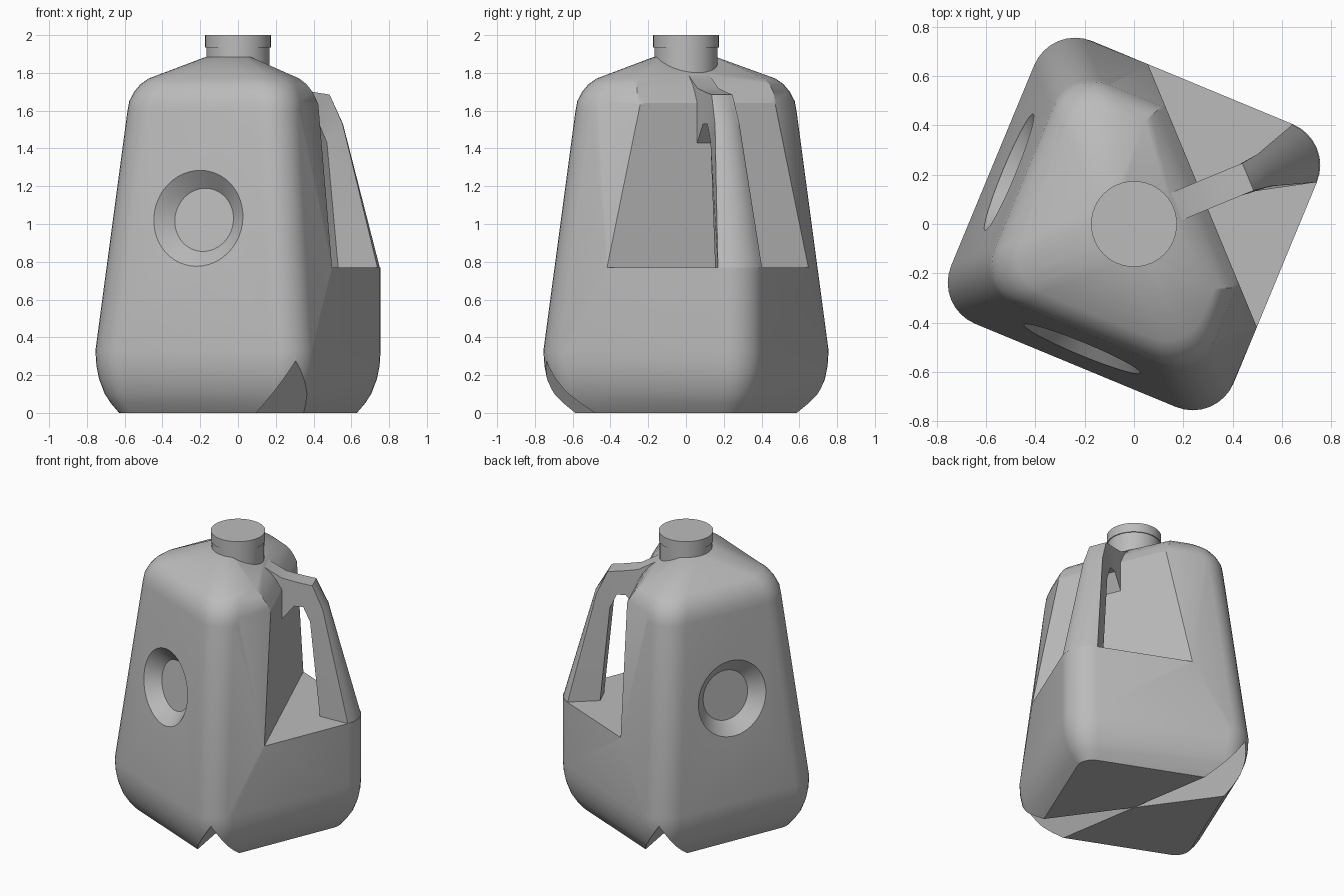
import bpy, bmesh, math
from mathutils import Matrix, Vector

if "Cube" in bpy.data.objects:
    bpy.data.objects.remove(bpy.data.objects["Cube"])

plastic = bpy.data.materials.new("grey plastic")
plastic.use_nodes = True
GREY = (0.5, 0.5, 0.5, 1)
plastic.diffuse_color = GREY
plastic.node_tree.nodes["Principled BSDF"].inputs["Base Color"].default_value = GREY

SIDES = Matrix.Rotation(math.radians(-22.5), 4, "Z")    # frame of the square body
DIAGONAL = Matrix.Rotation(math.radians(22.5), 4, "Z")  # x runs out through the handle
ROOT2 = math.sqrt(2)


def make(name, bm, frame):
    bmesh.ops.transform(bm, matrix=frame, verts=bm.verts)
    bmesh.ops.recalc_face_normals(bm, faces=bm.faces)
    mesh = bpy.data.meshes.new(name)
    bm.to_mesh(mesh)
    bm.free()
    mesh.materials.append(plastic)
    obj = bpy.data.objects.new(name, mesh)
    bpy.context.collection.objects.link(obj)
    return obj


def activate(obj):
    bpy.ops.object.select_all(action="DESELECT")
    obj.select_set(True)
    bpy.context.view_layer.objects.active = obj


def smooth(obj, angle=28):
    activate(obj)
    bpy.ops.object.shade_smooth_by_angle(angle=math.radians(angle))


def hull(points):
    bm = bmesh.new()
    for p in points:
        bm.verts.new(p)
    bmesh.ops.remove_doubles(bm, verts=bm.verts, dist=0.0005)
    bmesh.ops.convex_hull(bm, input=bm.verts)
    loose = [v for v in bm.verts if not v.link_faces]
    bmesh.ops.delete(bm, geom=loose, context="VERTS")
    bmesh.ops.dissolve_limit(bm, angle_limit=0.01, verts=bm.verts, edges=bm.edges)
    return bm


def ring(z, h, r, steps=8):
    """Rounded square of half width h and corner radius r."""
    for corner in range(4):
        turn = Matrix.Rotation(corner * math.pi / 2, 3, "Z")
        for i in range(steps + 1):
            a = math.pi / 2 * i / steps
            yield turn @ Vector((h - r + r * math.cos(a), h - r + r * math.sin(a), z))


def depth(p):
    return (p.x + p.y) / ROOT2


def cut_ends(z, h, limit):
    """Points where a diagonal cut meets the two sides."""
    other = limit * ROOT2 - h
    return [Vector((h, other, z)), Vector((other, h, z))]


# Body: rounded base, handle shelf, tapered sides cut diagonally, sloping shoulder
WALL, SHELF, WIDE, ROUND = 0.30, 0.77, 0.62, 0.18
points = []
for z, h, r in [(0, .505, .10), (.05, .545, .13), (.1, .575, .15),
                (.18, .603, .17), (.25, .616, .18), (.33, WIDE, ROUND)]:
    points += ring(z, h, r)
points += [p for p in ring(SHELF, WIDE, ROUND) if depth(p) >= WALL]
points += cut_ends(SHELF, WIDE, WALL)
for z, h, r, limit in [(1.6, .49, .18, WALL), (1.65, .483, .18, .29), (1.7, .463, .18, .265),
                       (1.74, .435, .17, .235), (1.77, .40, .16, .20)]:
    points += [p for p in ring(z, h, r) if depth(p) <= limit]
    points += cut_ends(z, h, limit)
for i in range(32):
    a = math.tau * i / 32
    p = Vector((.17 * math.cos(a), .17 * math.sin(a), 1.885))
    p.z -= max(0, depth(p)) * 0.5
    points.append(p)
body = make("jug_body", hull(points), SIDES)

# Cutters: handle space, round dents, grooves under two corners
cutters = []
bm = bmesh.new()
bmesh.ops.create_cube(bm, size=2, matrix=Matrix.Translation((WALL + 1, 0, SHELF + 1)))
cutters.append(make("handle_space_cutter", bm, DIAGONAL))

for quarter in (0, -1):
    bm = bmesh.new()
    bmesh.ops.create_cone(bm, cap_ends=True, segments=48, radius1=.168, radius2=.342, depth=.16)
    place = (SIDES @ Matrix.Rotation(quarter * math.pi / 2, 4, "Z")
             @ Matrix.Translation((0, -.548, 1.03))
             @ Matrix.Rotation(math.radians(90 - 5.85), 4, "X"))
    cutters.append(make("dent_cutter", bm, place))

for side in (1, -1):
    tip = [(0, 0, .0), (0, 0, -.1)]
    end = [(0, side, .345), (.235, side, 0), (-.235, side, 0),
           (.235, side, -.1), (-.235, side, -.1)]
    cutters.append(make("groove_cutter", hull(tip + end), DIAGONAL))

for cutter in cutters:
    activate(body)
    mod = body.modifiers.new("cut", "BOOLEAN")
    mod.operation, mod.solver, mod.object = "DIFFERENCE", "EXACT", cutter
    bpy.ops.object.modifier_apply(modifier=mod.name)
    bpy.data.objects.remove(cutter)
smooth(body)

# Handle: loft of sections, each (inner d, z, half width, outer d, z, half width, bulge)
SECTIONS = [(.15, 1.45, .06, .16, 1.80, .06, 0), (.30, 1.43, .06, .30, 1.72, .06, 0),
            (.38, 1.53, .06, .40, 1.70, .06, 0), (.44, 1.53, .06, .50, 1.685, .06, 0),
            (.485, 1.43, .06, .59, 1.53, .07, .02), (.55, SHELF - .01, .06, .802, SHELF - .01, .127, .053)]
bm = bmesh.new()
loops = []
for di, zi, wi, do, zo, wo, bulge in SECTIONS:
    loop = [(di, wi, zi), (di, -wi, zi)]
    for i in range(7):
        t = math.radians(-45 + 15 * i)
        drop = bulge * (1 - math.cos(t)) / (1 - math.cos(math.pi / 4))
        loop.append((do - drop, wo * math.sin(t) * ROOT2, zo))
    loops.append([bm.verts.new(p) for p in loop])
for a, b in zip(loops, loops[1:]):
    for i in range(len(a)):
        j = (i + 1) % len(a)
        bm.faces.new((a[i], a[j], b[j], b[i]))
bm.faces.new(loops[0])
bm.faces.new(loops[-1])
smooth(make("handle", bm, DIAGONAL), 20)

# Neck and cap
for name, radius, low, high in [("neck", .168, 1.72, 1.935), ("cap", .174, 1.935, 2.0)]:
    bm = bmesh.new()
    bmesh.ops.create_cone(bm, cap_ends=True, segments=48, radius1=radius, radius2=radius,
                          depth=high - low, matrix=Matrix.Translation((0, 0, (low + high) / 2)))
    smooth(make(name, bm, Matrix.Identity(4)))
